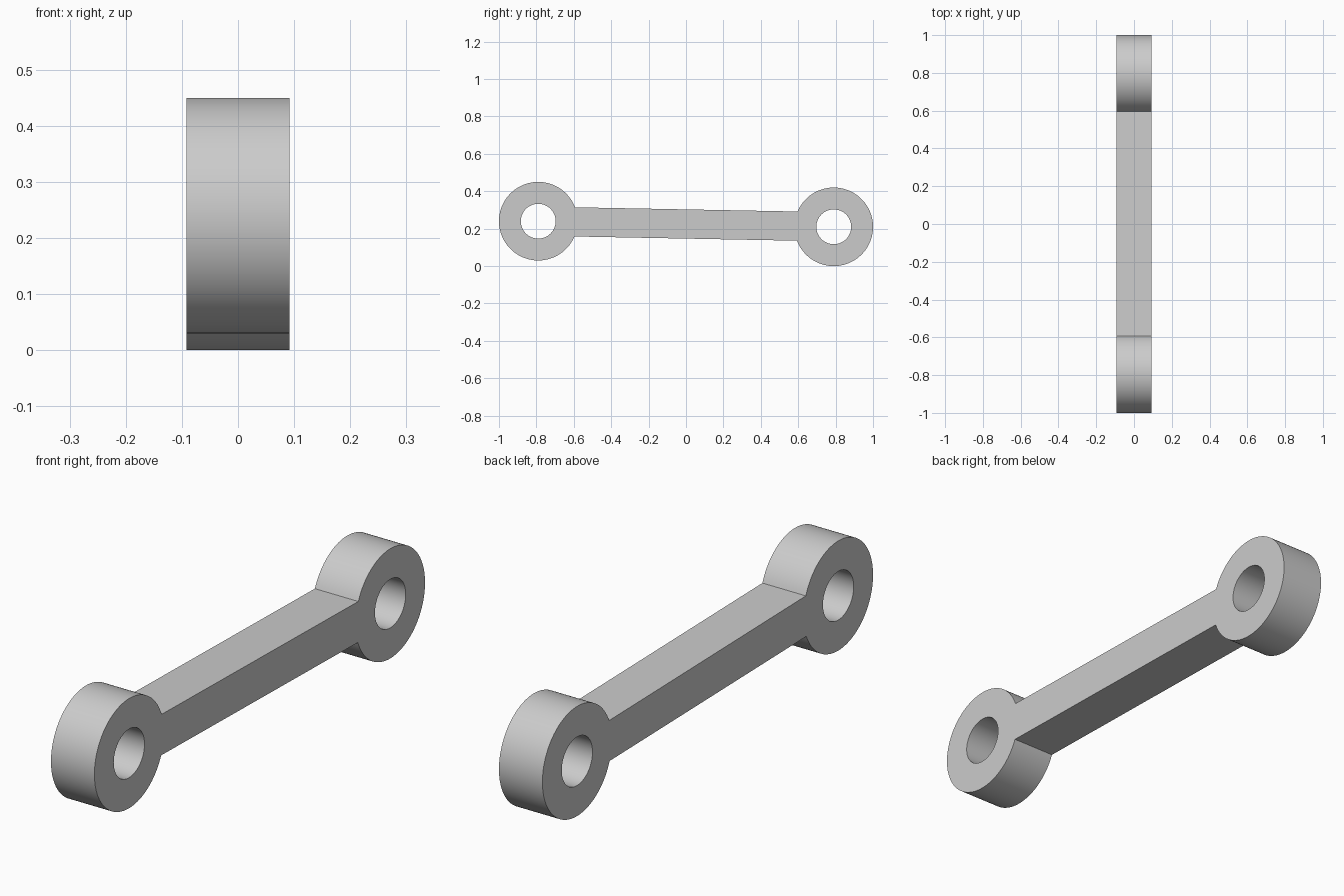
import bpy, bmesh, math
from mathutils import Matrix, Vector

cube = bpy.data.objects.get("Cube")
if cube:
    bpy.data.objects.remove(cube, do_unlink=True)

HALF_WIDTH = 0.092
RING, HOLE, BAR = 0.21, 0.093, 0.078   # ring radius, hole radius, half bar height
FRONT, BACK = Vector((-0.79, 0.24)), Vector((0.79, 0.21))
SEGMENTS = 96


def arc(centre, radius, start, end, count):
    return [centre + radius * Vector((math.cos(a), math.sin(a)))
            for a in (start + (end - start) * i / count for i in range(count + 1))]


# Link outline: two ring arcs joined by the straight bar
direction = BACK - FRONT
tilt = math.atan2(direction.y, direction.x)
neck = math.asin(BAR / RING)
outline = (arc(FRONT, RING, tilt + neck, tilt + math.tau - neck, SEGMENTS)
           + arc(BACK, RING, tilt - math.pi + neck, tilt + math.pi - neck, SEGMENTS))
holes = [arc(c, HOLE, 0, math.tau, SEGMENTS)[:-1] for c in (FRONT, BACK)]

# Filled profile with pin holes, extruded to the link width
curve = bpy.data.curves.new("link_profile", "CURVE")
curve.dimensions = "2D"
curve.fill_mode = "BOTH"
curve.extrude = HALF_WIDTH
for loop in [outline] + holes:
    spline = curve.splines.new("POLY")
    spline.points.add(len(loop) - 1)
    for point, co in zip(spline.points, loop):
        point.co = (co.x, co.y, 0, 1)
    spline.use_cyclic_u = True

profile = bpy.data.objects.new("link_profile", curve)
bpy.context.collection.objects.link(profile)
bpy.context.view_layer.update()
evaluated = profile.evaluated_get(bpy.context.evaluated_depsgraph_get())
mesh = bpy.data.meshes.new_from_object(evaluated)
bpy.data.objects.remove(profile, do_unlink=True)

# Stand the profile up in the side plane and weld the caps to the walls
bm = bmesh.new()
bm.from_mesh(mesh)
bm.transform(Matrix(((0, 0, 1, 0), (1, 0, 0, 0), (0, 1, 0, 0), (0, 0, 0, 1))))
bmesh.ops.remove_doubles(bm, verts=bm.verts, dist=0.0001)
bmesh.ops.recalc_face_normals(bm, faces=bm.faces)
bm.to_mesh(mesh)
bm.free()

# Plain grey metal
grey = bpy.data.materials.new("grey_metal")
grey.use_nodes = True
colour = (0.6, 0.6, 0.6, 1)
grey.diffuse_color = colour
grey.node_tree.nodes["Principled BSDF"].inputs["Base Color"].default_value = colour
mesh.materials.clear()
mesh.materials.append(grey)

link = bpy.data.objects.new("connecting_link", mesh)
bpy.context.collection.objects.link(link)
bpy.ops.object.select_all(action="DESELECT")
link.select_set(True)
bpy.context.view_layer.objects.active = link
bpy.ops.object.shade_smooth_by_angle(angle=math.radians(30))
